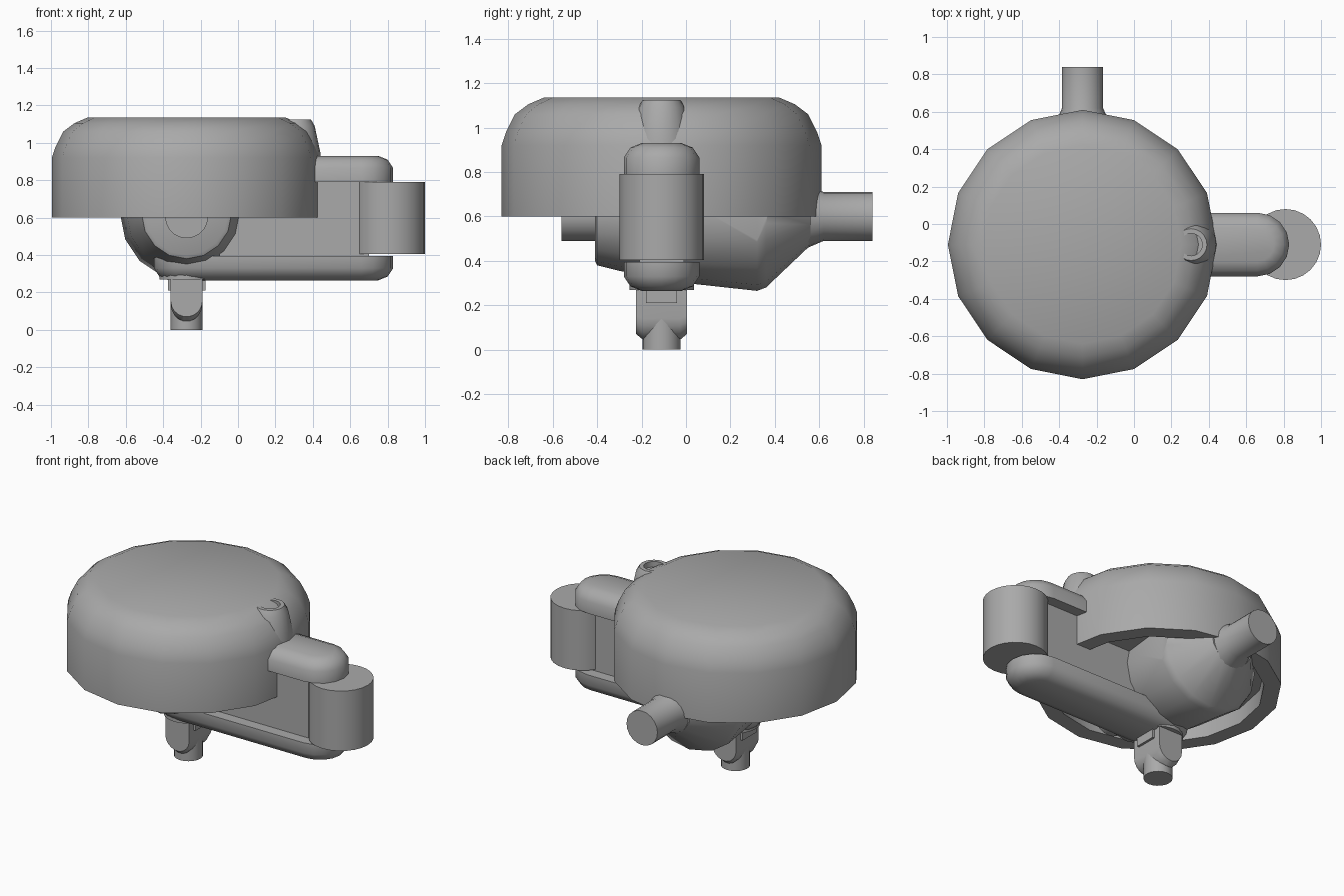
import bpy, bmesh, math

cube = bpy.data.objects.get("Cube")
if cube:
    bpy.data.objects.remove(cube, do_unlink=True)

grey = bpy.data.materials.new("plain grey")
grey.use_nodes = True
colour = (0.40, 0.40, 0.40, 1)
grey.diffuse_color = colour
grey.node_tree.nodes["Principled BSDF"].inputs["Base Color"].default_value = colour

CX, CY = -0.275, -0.11      # main axis of the housing


def loft(name, rings, angle=35, cut_x=None):
    """Skin a list of equal rings of points, cap both ends."""
    bm = bmesh.new()
    loops = [[bm.verts.new(p) for p in ring] for ring in rings]
    n = len(loops[0])
    for a, b in zip(loops, loops[1:]):
        for i in range(n):
            j = (i + 1) % n
            bm.faces.new((a[i], a[j], b[j], b[i]))
    bm.faces.new(loops[0])
    bm.faces.new(loops[-1])
    if cut_x is not None:
        geom = bm.verts[:] + bm.edges[:] + bm.faces[:]
        bmesh.ops.bisect_plane(bm, geom=geom, plane_co=(cut_x, 0, 0),
                               plane_no=(1, 0, 0), clear_outer=True)
        bmesh.ops.holes_fill(bm, edges=[e for e in bm.edges if e.is_boundary])
    bmesh.ops.recalc_face_normals(bm, faces=bm.faces[:])
    mesh = bpy.data.meshes.new(name)
    bm.to_mesh(mesh)
    bm.free()
    mesh.materials.append(grey)
    obj = bpy.data.objects.new(name, mesh)
    bpy.context.collection.objects.link(obj)
    bpy.ops.object.select_all(action='DESELECT')
    obj.select_set(True)
    bpy.context.view_layer.objects.active = obj
    bpy.ops.object.shade_smooth_by_angle(angle=math.radians(angle))
    return obj


def circle(r, n):
    return [(r * math.cos(2 * math.pi * i / n), r * math.sin(2 * math.pi * i / n))
            for i in range(n)]


def turn_z(name, profile, x, y, n=16, angle=35):
    """Turned part on a vertical axis, profile of (radius, z)."""
    return loft(name, [[(x + u, y + v, z) for u, v in circle(r, n)]
                       for r, z in profile], angle)


def turn_y(name, profile, x, z, n=16, angle=35, cut_x=None):
    """Turned part on a front-to-back axis, profile of (radius, y)."""
    return loft(name, [[(x + u, y, z + v) for u, v in circle(r, n)]
                       for r, y in profile], angle, cut_x)


def slot_plate(name, x0, x1, layers):
    """Round-ended plate from layers of (half width, z)."""
    rings = []
    for r, z in layers:
        ring = []
        for centre, start in ((x1, -90), (x0, 90)):
            for i in range(9):
                a = math.radians(start + i * 22.5)
                ring.append((centre + r * math.cos(a), CY + r * math.sin(a), z))
        rings.append(ring)
    return loft(name, rings)


def box(name, x, y, z):
    return loft(name, [[(x[0], y[0], h), (x[1], y[0], h),
                        (x[1], y[1], h), (x[0], y[1], h)] for h in z])


# Large round cover with a recess underneath
turn_z("round_cover", [(0.62, 0.70), (0.62, 0.60), (0.72, 0.60), (0.72, 0.92),
                       (0.70, 0.98), (0.66, 1.06), (0.60, 1.105), (0.53, 1.135)],
       CX, CY, 16, 45)

# Small vent boss on the edge of the cover
turn_z("vent_boss", [(0.14, 0.80), (0.135, 0.95), (0.105, 1.09), (0.085, 1.125),
                     (0.06, 1.125), (0.06, 1.09)], 0.305, CY, 20, 50)

# Bulging body under the cover, flattened on one side
turn_y("pump_body", [(0.22, -0.41), (0.24, -0.40), (0.265, -0.30), (0.32, 0.0),
                     (0.355, 0.32), (0.34, 0.36), (0.15, 0.56)],
       CX, 0.62, 16, 30, cut_x=0.055)

# Front stub and rear pipe
turn_y("front_stub", [(0.115, -0.56), (0.115, -0.35)], CX, 0.605, 20)
turn_y("rear_pipe", [(0.15, 0.48), (0.14, 0.55), (0.11, 0.62), (0.11, 0.84)],
       CX, 0.60, 20)

# Arm: lower plate, upper plate, web and end cylinder
slot_plate("lower_arm_plate", -0.28, 0.66,
           [(0.09, 0.265), (0.14, 0.285), (0.17, 0.33), (0.17, 0.395)])
slot_plate("upper_arm_plate", 0.05, 0.66,
           [(0.17, 0.79), (0.17, 0.865), (0.14, 0.91), (0.09, 0.93)])
box("arm_web", (-0.10, 0.70), (CY - 0.10, CY + 0.10), (0.38, 0.80))
turn_z("arm_end_cylinder", [(0.19, 0.405), (0.19, 0.79)], 0.81, CY, 24)

# Bottom nozzle with collar, shoulder and two flat rounded tabs
turn_z("nozzle_collar", [(0.145, 0.27), (0.145, 0.31)], CX, CY, 20)
box("nozzle_shoulder", (CX - 0.10, CX + 0.10), (CY - 0.07, CY + 0.07), (0.21, 0.28))
turn_z("nozzle_tip", [(0.085, 0.0), (0.085, 0.28)], CX, CY, 20)
tab = [(0.085, 0.28)] + [(0.085 * math.cos(math.radians(a)),
                          0.155 + 0.085 * math.sin(math.radians(a)))
                         for a in range(0, -181, -20)] + [(-0.085, 0.28)]
loft("nozzle_tabs", [[(CX + u * s, CY + d, 0.28 - (0.28 - v) * t) for u, v in tab]
                     for d, s, t in ((-0.115, 1, 1), (-0.085, 1, 1.12),
                                     (0.085, 1, 1.12), (0.115, 1, 1))])
